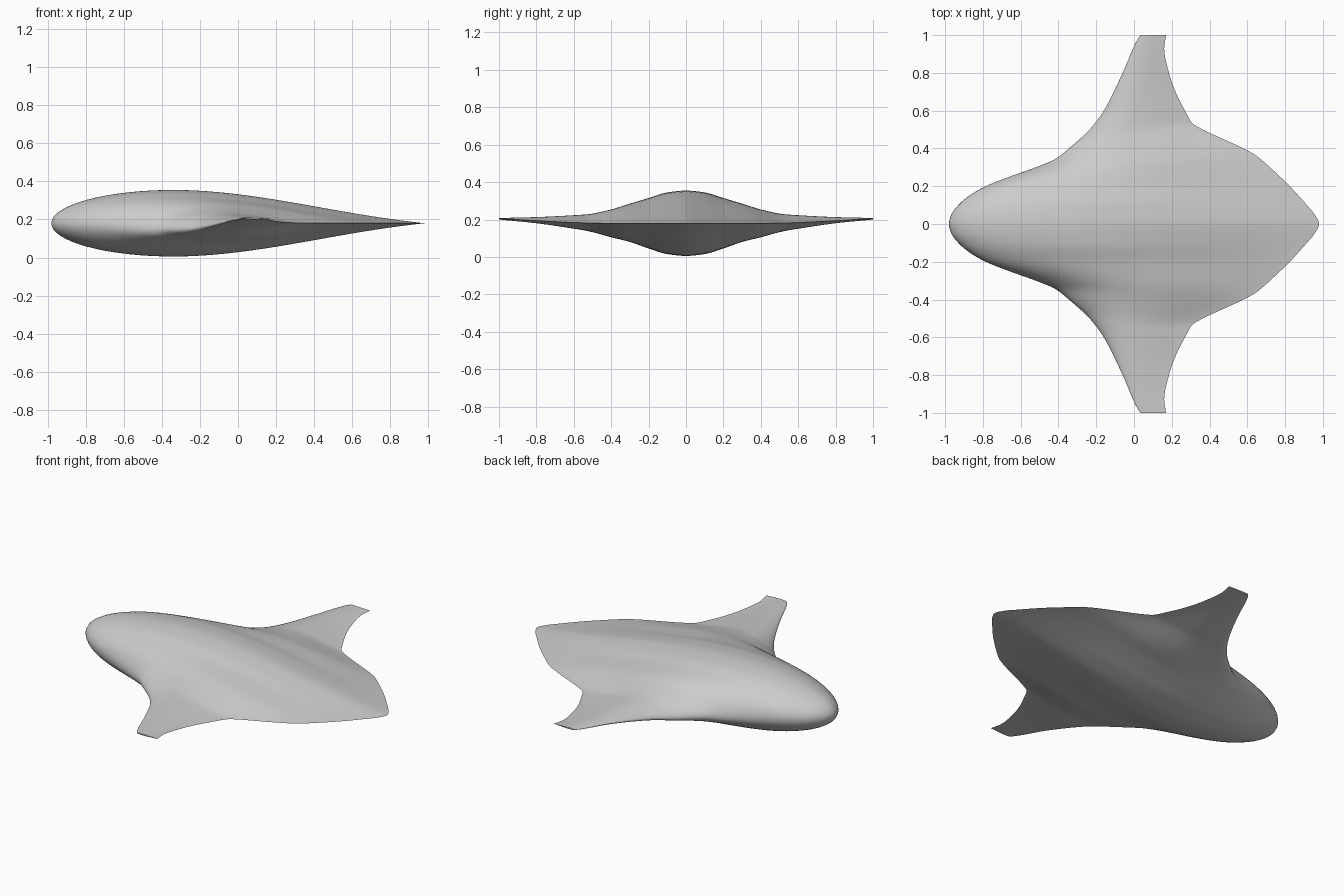
import bpy
import bmesh
from math import cos, pi, sqrt

cube = bpy.data.objects.get("Cube")
if cube:
    bpy.data.objects.remove(cube, do_unlink=True)


def smooth_curve(points):
    """Cubic through the points that never overshoots them."""
    xs, vs = zip(*points)
    last = len(xs) - 1
    d = [(vs[i + 1] - vs[i]) / (xs[i + 1] - xs[i]) for i in range(last)]
    m = [0.0]
    for a, b in zip(d, d[1:]):
        m.append(2 * a * b / (a + b) if a * b > 0 else 0.0)
    m.append(d[-1])

    def value(x):
        i = 0
        while i < last - 1 and x > xs[i + 1]:
            i += 1
        h = xs[i + 1] - xs[i]
        t = (x - xs[i]) / h
        s = t * t * (3 - 2 * t)
        return (vs[i] * (1 - s) + vs[i + 1] * s
                + h * t * (1 - t) * (m[i] * (1 - t) - m[i + 1] * t))
    return value


# Planform and thickness as functions of the distance from the centreline
leading = smooth_curve([(0, -.98), (.05, -.967), (.1, -.93), (.15, -.872),
                        (.2, -.785), (.25, -.66), (.3, -.52), (.345, -.415),
                        (.4, -.345), (.5, -.235), (.6, -.16), (.8, -.06),
                        (.98, .02), (1, .035)])
trailing = smooth_curve([(0, .98), (.05, .957), (.1, .915), (.2, .825),
                         (.3, .72), (.34, .675), (.37, .635), (.51, .345),
                         (.53, .312), (.6, .27), (.7, .22), (.8, .185),
                         (.93, .16), (1, .17)])
upper = smooth_curve([(0, .355), (.1, .345), (.2, .315), (.3, .285),
                      (.4, .254), (.52, .229), (.6, .223), (.8, .213), (1, .208)])
lower = smooth_curve([(0, .005), (.1, .015), (.2, .045), (.3, .08),
                      (.4, .105), (.53, .14), (.6, .151), (.8, .18), (1, .2)])
leading_z = smooth_curve([(0, .18), (.2, .178), (.35, .15), (.45, .15),
                          (.6, .167), (.8, .19), (1, .204)])
trailing_z = smooth_curve([(0, .18), (.45, .18), (.6, .184), (1, .205)])

PEAK = 0.33      # chord fraction of greatest thickness
STEPS = 40       # points along each surface
SPAN = 70        # sections per side


def section(y):
    """Closed aerofoil loop at the given span position."""
    s = abs(y)
    x0, x1 = leading(s), trailing(s)
    mid = (upper(s) + lower(s)) / 2
    half = (upper(s) - lower(s)) / 2

    def point(k, side):
        u = (1 - cos(pi * k / STEPS)) / 2
        if u < PEAK:
            f = 1 - u / PEAK
            thick = sqrt(max(0, 1 - f * f))
            camber = mid + (leading_z(s) - mid) * f * f
        else:
            t = (u - PEAK) / (1 - PEAK)
            thick = ((1 + cos(pi * t)) / 2 + 1 - t ** 1.6) / 2
            camber = mid + (trailing_z(s) - mid) * t * t
        return (x0 + (x1 - x0) * u, y, camber + side * half * thick)

    return ([point(k, 1) for k in range(STEPS + 1)]
            + [point(k, -1) for k in range(STEPS - 1, 0, -1)])


# Blended wing body, lofted from tip to tip
bm = bmesh.new()
rings = [[bm.verts.new(p) for p in section(j / SPAN)]
         for j in range(-SPAN, SPAN + 1)]
for a, b in zip(rings, rings[1:]):
    for i in range(len(a)):
        n = (i + 1) % len(a)
        bm.faces.new((a[i], a[n], b[n], b[i]))
bm.faces.new(rings[0])
bm.faces.new(rings[-1])
bmesh.ops.recalc_face_normals(bm, faces=bm.faces)

mesh = bpy.data.meshes.new("blended_wing_body")
bm.to_mesh(mesh)
bm.free()
body = bpy.data.objects.new("blended_wing_body", mesh)
bpy.context.collection.objects.link(body)

# Plain grey skin
grey = bpy.data.materials.new("light_grey")
grey.use_nodes = True
colour = (0.6, 0.6, 0.6, 1)
grey.diffuse_color = colour
grey.node_tree.nodes["Principled BSDF"].inputs["Base Color"].default_value = colour
mesh.materials.append(grey)

bpy.ops.object.select_all(action='DESELECT')
body.select_set(True)
bpy.context.view_layer.objects.active = body
bpy.ops.object.shade_smooth_by_angle(angle=pi / 4)
